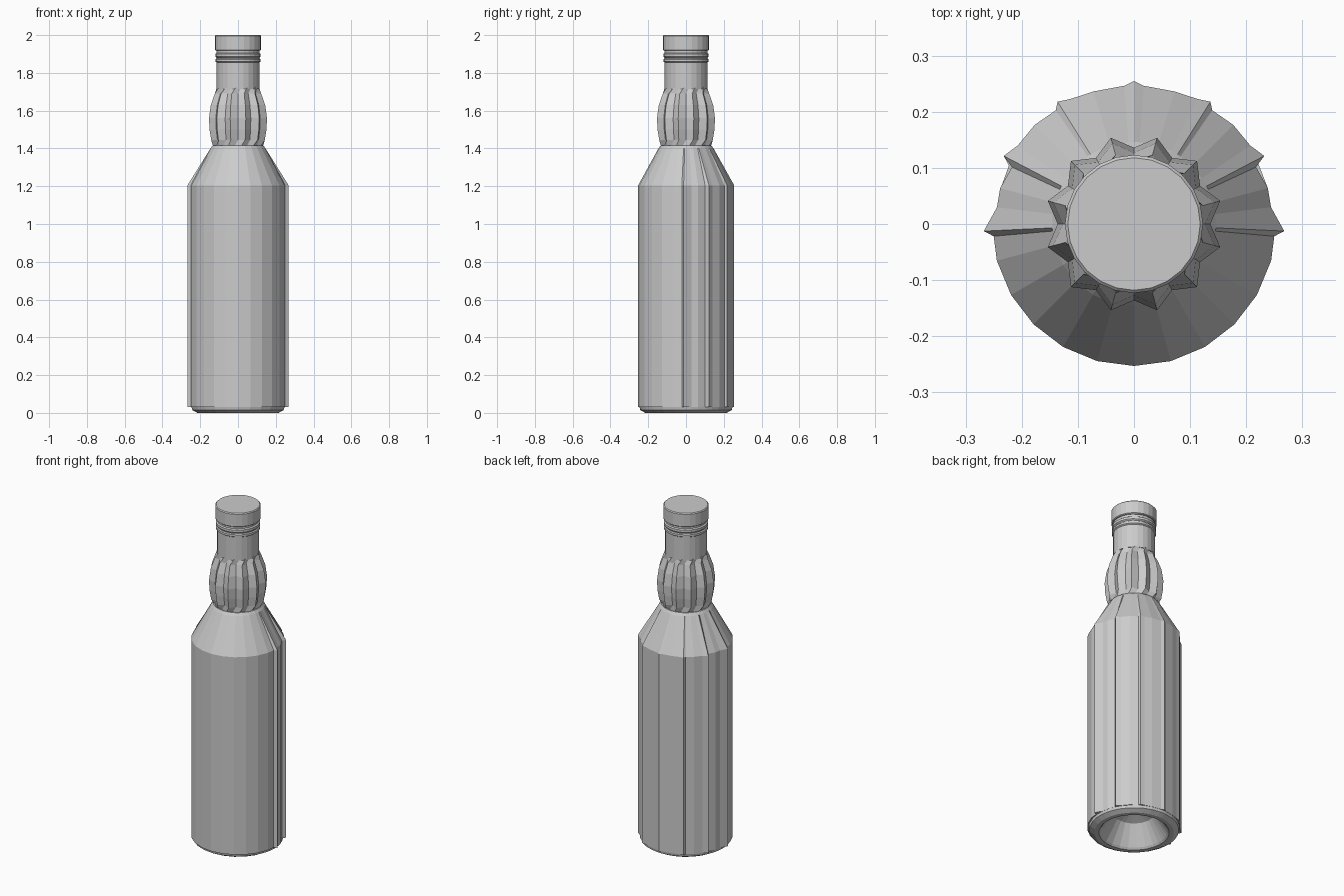
import bpy
import bmesh
from math import cos, sin, radians

cube = bpy.data.objects.get("Cube")
if cube:
    bpy.data.objects.remove(cube, do_unlink=True)


def ring(polar, z):
    """Horizontal loop from (angle in degrees, radius) pairs."""
    return [(r * cos(radians(a)), r * sin(radians(a)), z) for a, r in polar]


def circle(r, sides=24):
    return [(i * 360 / sides, r) for i in range(sides)]


def loft(name, rings):
    """Skin a stack of loops, listed from bottom to top, and close both ends."""
    bm = bmesh.new()
    loops = [[bm.verts.new(p) for p in pts] for pts in rings]
    n = len(loops[0])
    for low, high in zip(loops, loops[1:]):
        for i in range(n):
            j = (i + 1) % n
            bm.faces.new((low[i], low[j], high[j], high[i]))
    bm.faces.new(loops[0][::-1])
    bm.faces.new(loops[-1])
    mesh = bpy.data.meshes.new(name)
    bm.to_mesh(mesh)
    bm.free()
    obj = bpy.data.objects.new(name, mesh)
    bpy.context.collection.objects.link(obj)
    return obj


# Body outline: round front, sharp vertical fins round the back
half = [(a, 0.253) for a in range(-75, 0, 15)]
half += [(-5, 0.251), (-2.7, 0.268), (7, 0.246), (15, 0.247), (25, 0.24),
         (27.6, 0.262), (34, 0.25), (45, 0.25), (55.5, 0.246),
         (58, 0.257), (63, 0.25), (73, 0.247), (86, 0.247)]
outline = [(-90, 0.253)] + half + [(90, 0.255)]
outline += [(180 - a, r) for a, r in reversed(half)]


def round_body(r):
    return [(a, r) for a, _ in outline]


# Body with a hollow punt below and a tapered shoulder above
loft("bottle_body", [
    ring(round_body(0.04), 0.15),
    ring(round_body(0.11), 0.12),
    ring(round_body(0.18), 0.01),
    ring(round_body(0.19), 0),
    ring(round_body(0.215), 0),
    ring(round_body(0.242), 0.015),
    ring(round_body(0.246), 0.03),
    ring(outline, 0.03),
    ring(outline, 1.205),
    ring(round_body(0.146), 1.4),
    ring(round_body(0.135), 1.415),
])


# Bulging neck grip with twelve ribs whose ends sweep sideways
def ribs(ridge, valley, twist=0):
    pts = []
    for i in range(12):
        a = 15 + 30 * i + twist
        pts += [(a, ridge), (a + 15, valley)]
    return pts


grip = [(1.405, 0.13, 0.128, -10), (1.445, 0.147, 0.126, 0),
        (1.5, 0.156, 0.133, 0), (1.56, 0.159, 0.136, 0),
        (1.63, 0.149, 0.127, 0), (1.69, 0.127, 0.108, 0),
        (1.725, 0.112, 0.11, 10)]
loft("ribbed_neck", [ring(ribs(r, v, t), z) for z, r, v, t in grip])

# Plain collar with two thin beads
collar = [(0.113, 1.715), (0.113, 1.855), (0.12, 1.86), (0.12, 1.872),
          (0.114, 1.876), (0.114, 1.88), (0.12, 1.886), (0.12, 1.9),
          (0.113, 1.905), (0.113, 1.925)]
loft("neck_collar", [ring(circle(r), z) for r, z in collar])

# Stopper cap with a small bevel
cap = [(0.118, 1.918), (0.123, 1.922), (0.123, 1.995), (0.118, 2)]
loft("cap", [ring(circle(r), z) for r, z in cap])
